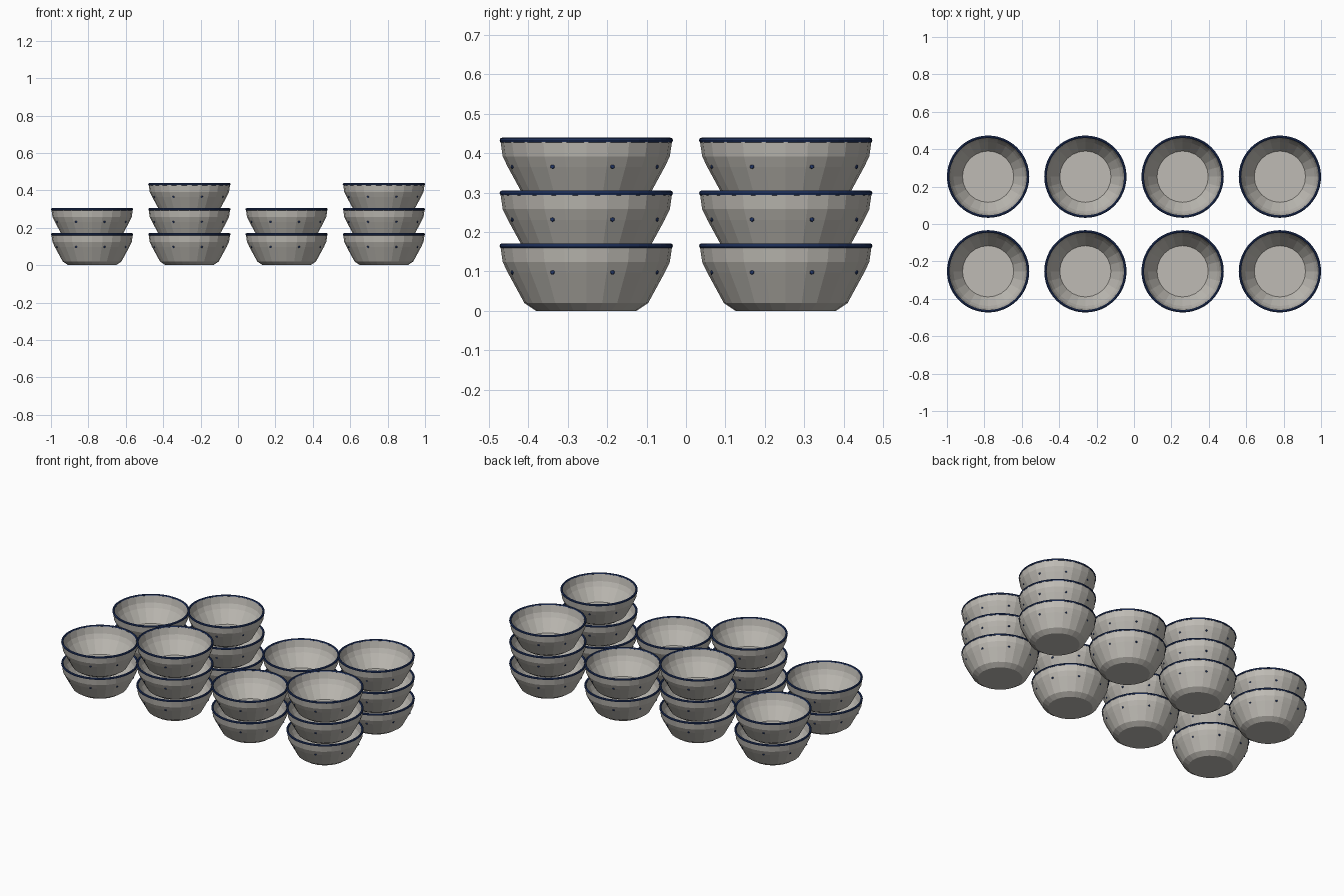
import bpy, bmesh
from math import pi, cos, sin, radians
from mathutils import Matrix, Vector

cube = bpy.data.objects.get("Cube")
if cube:
    bpy.data.objects.remove(cube, do_unlink=True)


def material(name, rgb):
    m = bpy.data.materials.new(name)
    m.use_nodes = True
    m.diffuse_color = (*rgb, 1)
    m.node_tree.nodes["Principled BSDF"].inputs["Base Color"].default_value = (*rgb, 1)
    return m


stoneware = material("stoneware", (0.52, 0.50, 0.46))
navy = material("navy_glaze", (0.018, 0.042, 0.15))


def lathe(name, profile, sides, mat, loop=False):
    """Revolve (radius, height) points around z; cap open ends."""
    bm = bmesh.new()
    rings = [[bm.verts.new((r * cos(2 * pi * i / sides), r * sin(2 * pi * i / sides), z))
              for i in range(sides)] for r, z in profile]
    pairs = list(zip(rings, rings[1:]))
    if loop:
        pairs.append((rings[-1], rings[0]))
    else:
        bm.faces.new(rings[0])
        bm.faces.new(rings[-1])
    for a, b in pairs:
        for i in range(sides):
            j = (i + 1) % sides
            bm.faces.new((a[i], a[j], b[j], b[i]))
    return finish(bm, name, mat)


def finish(bm, name, mat):
    bmesh.ops.recalc_face_normals(bm, faces=bm.faces)
    mesh = bpy.data.meshes.new(name)
    bm.to_mesh(mesh)
    bm.free()
    mesh.materials.append(mat)
    return mesh


# Bowl: chamfered foot, sloping outside, lip, sloping inside, flat floor
bowl = lathe("bowl", [(0.127, 0), (0.157, 0.02), (0.199, 0.097), (0.212, 0.124),
                      (0.218, 0.165), (0.208, 0.165), (0.199, 0.124),
                      (0.186, 0.097), (0.137, 0.022)], 24, stoneware)

# Rim: thin rounded glaze band
rim = lathe("rim", [(0.2135 + 0.0065 * cos(a * pi / 4), 0.165 + 0.0065 * sin(a * pi / 4))
                    for a in range(8)], 48, navy, loop=True)

# Dots: flattened beads around the outside
bm = bmesh.new()
for k in range(8):
    turn = Matrix.Rotation(radians(19.5 + 45 * k), 4, 'Z')
    place = turn @ Matrix.Translation((0.199, 0, 0.098)) @ Matrix.Diagonal((0.5, 1, 1, 1))
    bmesh.ops.create_icosphere(bm, subdivisions=1, radius=0.0065, matrix=place)
dots = finish(bm, "dots", navy)

# Stacks: two rows of four, alternating two and three bowls high
for row, y in (("front", -0.253), ("back", 0.253)):
    for col, (x, count) in enumerate(((-0.78, 2), (-0.26, 3), (0.26, 2), (0.78, 3))):
        for level in range(count):
            for part in (bowl, rim, dots):
                ob = bpy.data.objects.new(f"{row}_stack_{col + 1}_{part.name}_{level + 1}", part)
                ob.location = Vector((x, y, 0.134 * level))
                bpy.context.collection.objects.link(ob)
